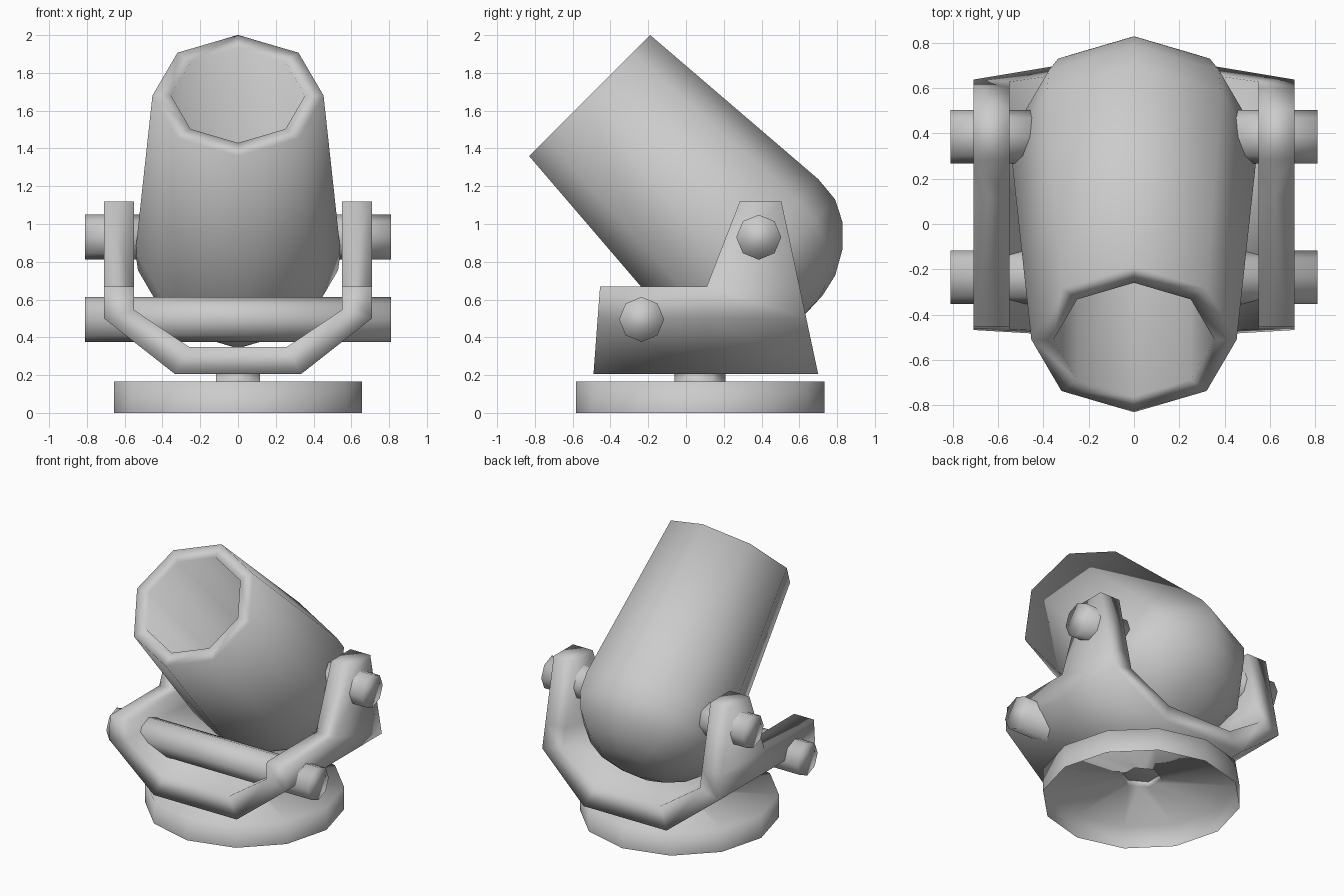
import bpy, bmesh, math
from mathutils import Vector

if "Cube" in bpy.data.objects:
    bpy.data.objects.remove(bpy.data.objects["Cube"])

GREY = (0.6, 0.6, 0.6, 1)
grey = bpy.data.materials.new("grey_metal")
grey.use_nodes = True
grey.diffuse_color = GREY
grey.node_tree.nodes["Principled BSDF"].inputs["Base Color"].default_value = GREY


def finish(bm, name):
    """Turn the bmesh into a smooth, grey object."""
    bmesh.ops.recalc_face_normals(bm, faces=bm.faces)
    mesh = bpy.data.meshes.new(name)
    bm.to_mesh(mesh)
    bm.free()
    mesh.materials.append(grey)
    for poly in mesh.polygons:
        poly.use_smooth = True
    obj = bpy.data.objects.new(name, mesh)
    bpy.context.collection.objects.link(obj)
    return obj


def lathe(name, centre, axis, side, sides, rings, caps=(True, True)):
    """Sweep rings of (distance, radius, flat-side factor) along an axis."""
    centre, axis, side = Vector(centre), Vector(axis).normalized(), Vector(side).normalized()
    other = axis.cross(side)
    bm = bmesh.new()
    loops = []
    for dist, radius, flat in rings:
        loop = []
        for k in range(sides):
            ang = math.tau * k / sides
            r = radius * (flat if k % 2 == 0 else 1)
            loop.append(bm.verts.new(centre + axis * dist
                                     + (side * math.cos(ang) + other * math.sin(ang)) * r))
        loops.append(loop)
    for a, b in zip(loops, loops[1:]):
        for k in range(sides):
            j = (k + 1) % sides
            bm.faces.new((a[k], a[j], b[j], b[k]))
    for loop, cap in zip((loops[0], loops[-1]), caps):
        if cap:
            bm.faces.new(loop)
    return finish(bm, name)


# Base: hollow disc, open underneath, with a six-sided neck
hexagon = math.cos(math.pi / 6)
lathe("base", (0, 0.075, 0), (0, 0, 1), (1, 0, 0), 12,
      [(0, 0.657, 1), (0.165, 0.657, 1), (0.165, 0.135, hexagon), (0.207, 0.135, hexagon)],
      (False, False))

# Barrel: bore floor, bore, rim, tapered wall and rounded breech
profile = [(-0.1, 0.355), (-1.16, 0.355), (-1.16, 0.453), (0.01, 0.543), (0.148, 0.53),
           (0.258, 0.474), (0.363, 0.37), (0.433, 0.245), (0.461, 0.122), (0.465, 0.01)]
lathe("barrel", (0, 0.31, 0.86), (0, 1, -1), (1, 0, 0), 8, [(d, r, 1) for d, r in profile])

# Front cross rod and the two pivot pins
lathe("front_rod", (0, -0.235, 0.495), (1, 0, 0), (0, 0, 1), 8,
      [(-0.81, 0.119, 1), (0.81, 0.119, 1)])
for label, sign in (("left", 1), ("right", -1)):
    lathe(label + "_pivot_pin", (0, 0.385, 0.93), (sign, 0, 0), (0, 0, 1), 8,
          [(0.44, 0.119, 1), (0.81, 0.119, 1)])

# Bracket: U-shaped cradle whose front and back edges lean with height
STEP, TOP, NOTCH = 0.67, 1.12, 0.11


def front_y(z):
    return -0.455 - 0.075 * (STEP - z)


def back_y(z):
    return 0.505 + 0.213 * (TOP - z)


half = [((0.709, STEP), (0.55, STEP)), ((0.709, 0.5), (0.55, 0.545)), ((0.333, 0.205), (0.26, 0.35))]
stations = half + [((-o[0], o[1]), (-i[0], i[1])) for o, i in reversed(half)]

bm = bmesh.new()
sections = []
for outer, inner in stations:
    ring = [(x, y, z) for (x, z), ys in (
        (outer, (front_y(outer[1]), NOTCH, back_y(outer[1]))),
        (inner, (back_y(inner[1]), NOTCH, front_y(inner[1])))) for y in ys]
    sections.append([bm.verts.new(p) for p in ring])
for a, b in zip(sections, sections[1:]):
    for k in range(6):
        j = (k + 1) % 6
        bm.faces.new((a[k], a[j], b[j], b[k]))
# Ledge in front of each arm, then the tapered arm itself
for s in (sections[0], sections[-1]):
    bm.faces.new((s[0], s[1], s[4], s[5]))
    foot = s[1:5]
    tip = [bm.verts.new((v.co.x, y, TOP)) for v, y in zip(foot, (0.285, 0.505, 0.505, 0.285))]
    for k in range(4):
        j = (k + 1) % 4
        bm.faces.new((foot[k], foot[j], tip[j], tip[k]))
    bm.faces.new(tip)
finish(bm, "bracket")
